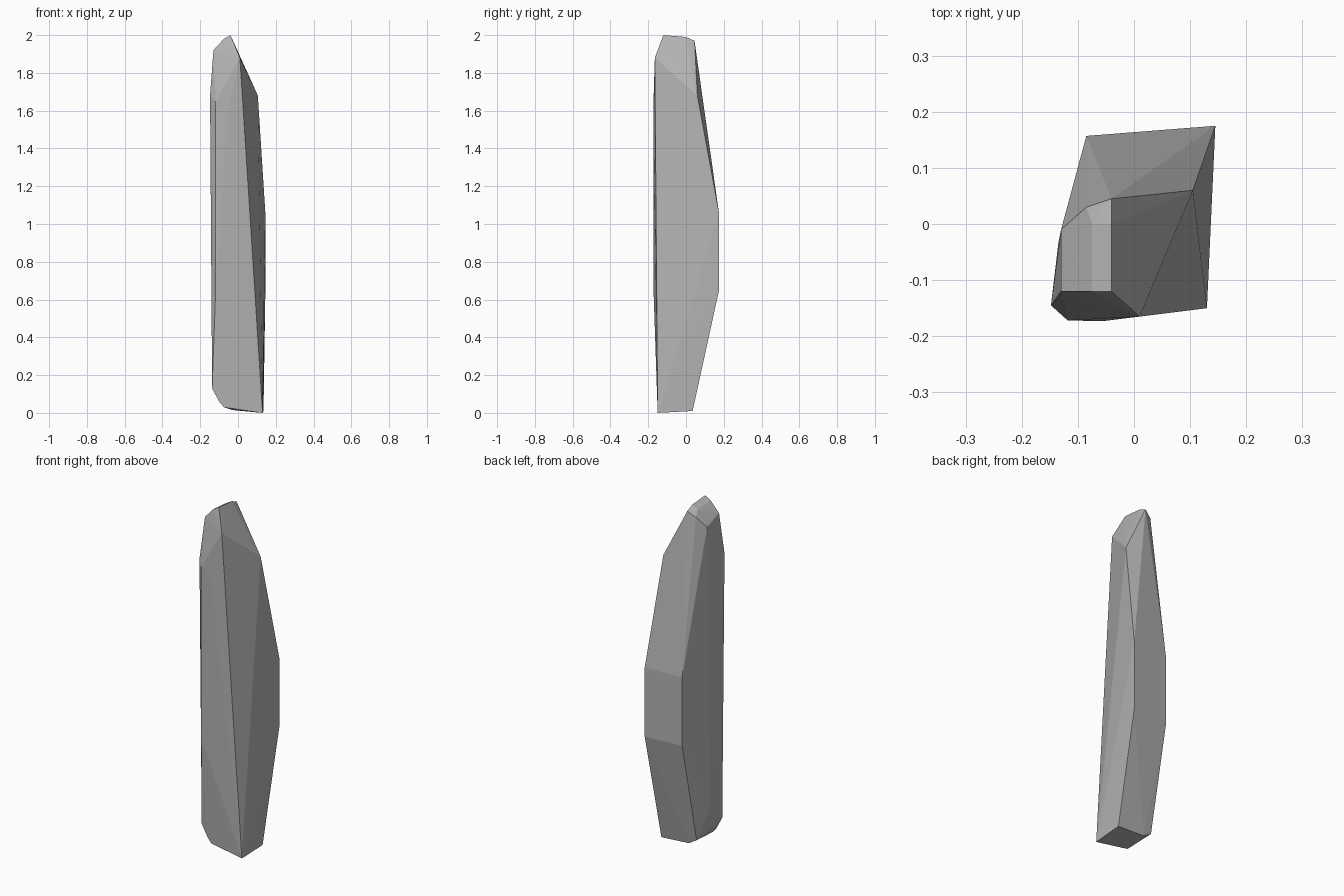
import bpy
import bmesh
import math

# Remove the default cube only
default_cube = bpy.data.objects.get("Cube")
if default_cube:
    bpy.data.objects.remove(default_cube, do_unlink=True)


def make_material(name, colour):
    """Create one flat, matte colour."""
    material = bpy.data.materials.new(name)
    material.use_nodes = True
    material.diffuse_color = colour
    shader = material.node_tree.nodes["Principled BSDF"]
    shader.inputs["Base Color"].default_value = colour
    shader.inputs["Roughness"].default_value = 1
    return material


def vertical_edge(x, y, low, high):
    """Two corners that share a plan position."""
    return [(x, y, low), (x, y, high)]


def make_faceted_stone(name, corners, material):
    """Wrap the corners in a flat-faced convex skin."""
    mesh = bpy.data.meshes.new(name)
    bm = bmesh.new()
    for corner in corners:
        bm.verts.new(corner)
    hull = bmesh.ops.convex_hull(bm, input=bm.verts)
    leftovers = set(hull["geom_interior"]) | set(hull["geom_unused"])
    loose = [item for item in leftovers if isinstance(item, bmesh.types.BMVert)]
    bmesh.ops.delete(bm, geom=loose, context="VERTS")
    # Merge triangles that lie in the same cut facet
    bmesh.ops.dissolve_limit(bm, angle_limit=math.radians(1),
                             verts=bm.verts, edges=bm.edges)
    bmesh.ops.recalc_face_normals(bm, faces=bm.faces)
    bm.to_mesh(mesh)
    bm.free()
    mesh.materials.append(material)
    stone = bpy.data.objects.new(name, mesh)
    bpy.context.collection.objects.link(stone)
    return stone


# Chipped crown, from the peak out to the shoulders
crown = [
    (-.04, -.12, 2), (-.04, 0, 1.99), (-.04, .045, 1.97),
    (-.075, -.12, 1.98), (-.075, 0, 1.97), (-.085, .03, 1.94),
    (-.13, -.12, 1.92), (-.13, -.01, 1.88),
    (.01, -.165, 1.88), (.105, .06, 1.68), (-.148, -.145, 1.68),
]

# Long upright edges around the middle of the stone
waist = (vertical_edge(.145, .175, .65, 1.055)
         + vertical_edge(-.085, .157, .65, 1.05)
         + vertical_edge(-.118, -.172, .65, 1.65)
         + [(-.055, -.173, 1.6)])

# Foot, square on one side and worn round on the other
foot = [
    (.13, -.15, 0), (.135, .035, .01), (-.04, .03, .02),
    (-.09, .03, .05), (-.03, -.13, .015), (-.075, -.14, .03),
    (-.1, -.14, .06), (-.137, -.14, .13), (-.135, -.035, .24),
]

stone_grey = make_material("stone grey", (.45, .45, .45, 1))
make_faceted_stone("standing_stone", crown + waist + foot, stone_grey)
